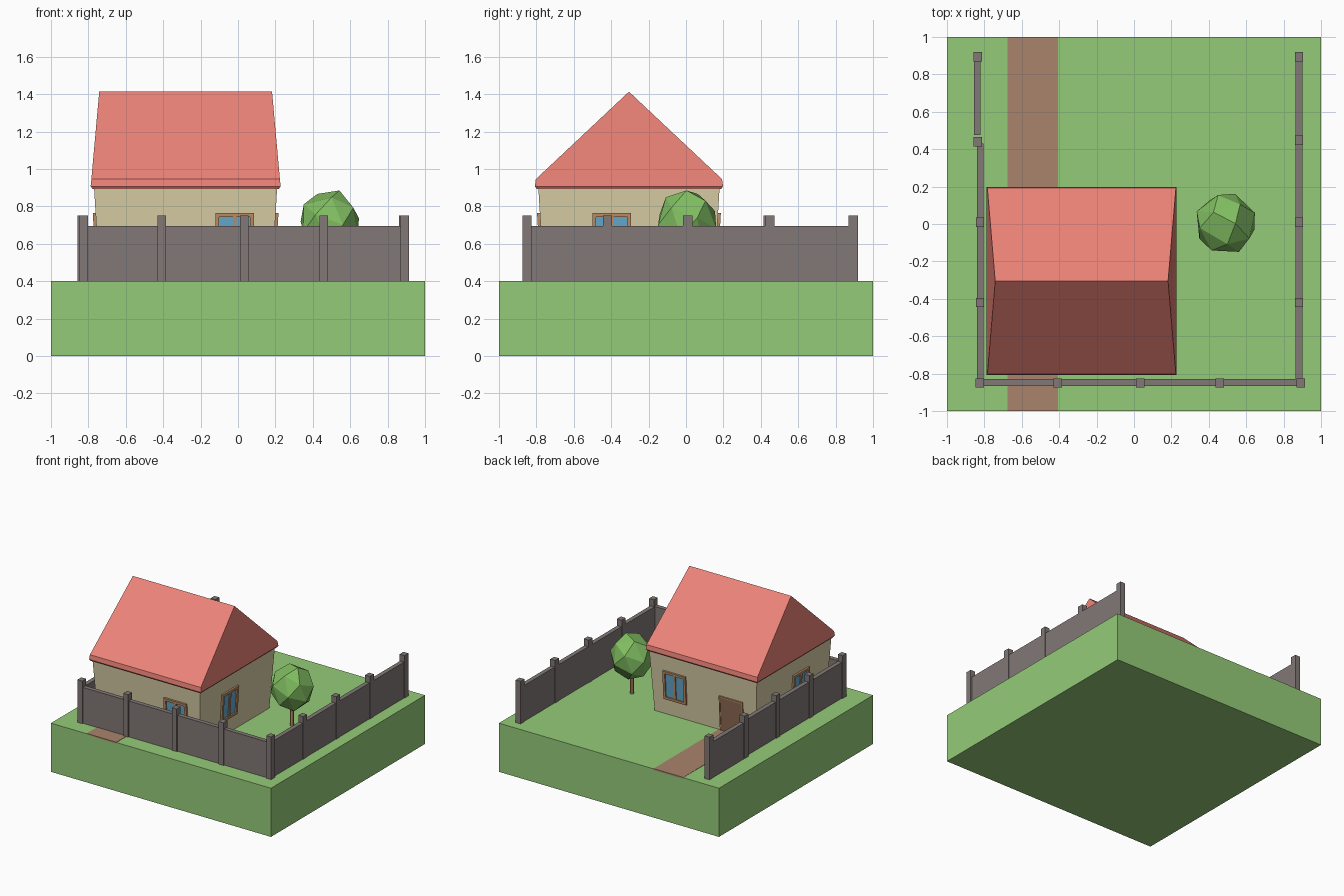
import bpy, bmesh
from math import pi, sin, cos, sqrt, atan
from mathutils import Matrix, Vector

if "Cube" in bpy.data.objects:
    bpy.data.objects.remove(bpy.data.objects["Cube"])


def material(name, r, g, b):
    m = bpy.data.materials.new(name)
    m.diffuse_color = (r, g, b, 1)
    m.use_nodes = True
    m.node_tree.nodes["Principled BSDF"].inputs["Base Color"].default_value = m.diffuse_color
    return m


GRASS = material("grass", 0.30, 0.60, 0.19)
DIRT = material("dirt", 0.40, 0.23, 0.15)
STONE = material("stone", 0.22, 0.19, 0.18)
PLASTER = material("plaster", 0.69, 0.62, 0.38)
TILE = material("roof_tile", 0.85, 0.23, 0.19)
WOOD = material("wood", 0.50, 0.27, 0.13)
DOOR = material("door_wood", 0.28, 0.15, 0.09)
GLASS = material("glass", 0.13, 0.40, 0.62)
LEAF = material("leaf", 0.22, 0.52, 0.12)


def finish(name, bm, mat):
    bmesh.ops.recalc_face_normals(bm, faces=bm.faces)
    me = bpy.data.meshes.new(name)
    bm.to_mesh(me)
    bm.free()
    me.materials.append(mat)
    ob = bpy.data.objects.new(name, me)
    bpy.context.collection.objects.link(ob)
    return ob


def boxes(name, mat, ranges, matrix=Matrix()):
    """One object from several (x0, x1, y0, y1, z0, z1) boxes."""
    bm = bmesh.new()
    for x0, x1, y0, y1, z0, z1 in ranges:
        centre = Matrix.Translation(((x0 + x1) / 2, (y0 + y1) / 2, (z0 + z1) / 2))
        size = Matrix.Diagonal((x1 - x0, y1 - y0, z1 - z0, 1))
        bmesh.ops.create_cube(bm, size=1, matrix=matrix @ centre @ size)
    return finish(name, bm, mat)


def loft(name, mat, rings):
    """Stack rectangles (half x, half y, z) around the house centre."""
    bm = bmesh.new()
    loops = [[bm.verts.new((CX + sx * hx, CY + sy * hy, z))
              for sx, sy in ((-1, -1), (1, -1), (1, 1), (-1, 1))]
             for hx, hy, z in rings]
    for a, b in zip(loops, loops[1:]):
        for i in range(4):
            bm.faces.new((a[i], a[(i + 1) % 4], b[(i + 1) % 4], b[i]))
    bm.faces.new(loops[0])
    bm.faces.new(loops[-1])
    bmesh.ops.remove_doubles(bm, verts=bm.verts, dist=1e-4)
    return finish(name, bm, mat)


# Ground and path
G = 0.40
boxes("ground", GRASS, [(-1, 1, -1, 1, 0, G)])
boxes("path", DIRT, [(-0.675, -0.405, -1, 1, G - 0.01, G + 0.002)])

# House body, flaring slightly upward, and roof with leaning gables
CX, CY = -0.28, -0.305
loft("house_walls", PLASTER, [(0.46, 0.455, G), (0.49, 0.485, 0.91)])
loft("roof", TILE, [(0.498, 0.493, 0.893), (0.508, 0.503, 0.907),
                    (0.504, 0.498, 0.945), (0.462, 0.0, 1.413)])


def on_wall(turn, half):
    """Local frame on a wall: x along it, -y outward, z up the slope."""
    return (Matrix.Translation((CX, CY, 0)) @ Matrix.Rotation(turn * pi / 2, 4, 'Z')
            @ Matrix.Translation((0, -half, G))
            @ Matrix.Rotation(atan(0.03 / 0.51), 4, 'X'))


# Windows on all four sides
def window(side, turn, half, u):
    m = on_wall(turn, half)
    w, z0, z1, t = 0.103, 0.13, 0.365, 0.02
    boxes(side + "_window_frame", WOOD, [
        (u - w, u - w + t, -0.015, 0.01, z0, z1),
        (u + w - t, u + w, -0.015, 0.01, z0, z1),
        (u - t / 2, u + t / 2, -0.012, 0.01, z0 + t, z1 - t),
        (u - w + t, u + w - t, -0.015, 0.01, z0, z0 + t),
        (u - w + t, u + w - t, -0.015, 0.01, z1 - t, z1)], m)
    boxes(side + "_window_glass", GLASS,
          [(u - w + t, u + w - t, -0.004, 0.008, z0 + t, z1 - t)], m)


window("front", 0, 0.455, 0.262)
window("right", 1, 0.46, -0.092)
window("back", 2, 0.455, -0.262)
window("left", 3, 0.46, 0.095)

# Back door
m = on_wall(2, 0.455)
boxes("door", DOOR, [(0.15, 0.345, -0.006, 0.01, 0, 0.278)], m)
boxes("door_frame", WOOD, [(0.14, 0.15, -0.01, 0.01, 0, 0.29),
                           (0.345, 0.355, -0.01, 0.01, 0, 0.29),
                           (0.15, 0.345, -0.01, 0.01, 0.278, 0.29)], m)

# Fence panels and posts
T = 0.018
boxes("fence_panels", STONE, [
    (-0.84, -0.804, -0.85, 0.43, G, 0.695),
    (-0.856, -0.82, 0.475, 0.90, G, 0.695),
    (-0.83, 0.89, -0.848 - T, -0.848 + T, G, 0.695),
    (0.882 - T, 0.882 + T, -0.85, 0.90, G, 0.695)])
posts = [(-0.836, 0.895), (-0.836, 0.44)]
posts += [(-0.824, y) for y in (0.01, -0.42)]
posts += [(x, -0.85) for x in (-0.825, -0.408, 0.033, 0.458, 0.892)]
posts += [(0.882, y) for y in (-0.42, 0.01, 0.447, 0.895)]
boxes("fence_posts", STONE, [(x - 0.022, x + 0.022, y - 0.025, y + 0.025, G, 0.75)
                             for x, y in posts])

# Tree trunk and faceted crown
bm = bmesh.new()
bmesh.ops.create_cone(bm, cap_ends=True, segments=6, radius1=0.016, radius2=0.014,
                      depth=0.22, matrix=Matrix.Translation((0.49, 0, G + 0.11)))
finish("tree_trunk", bm, WOOD)

bm = bmesh.new()
N = 20
for i in range(N):
    z = 1 - (2 * i + 1) / N
    r, a = sqrt(1 - z * z), i * pi * (3 - sqrt(5))
    bm.verts.new(Vector((0.49, 0.003, 0.71))
                 + Vector((0.168 * r * cos(a), 0.168 * r * sin(a), 0.184 * z)))
bmesh.ops.convex_hull(bm, input=bm.verts)
bmesh.ops.dissolve_limit(bm, angle_limit=0.2, verts=bm.verts, edges=bm.edges)
finish("tree_crown", bm, LEAF)
